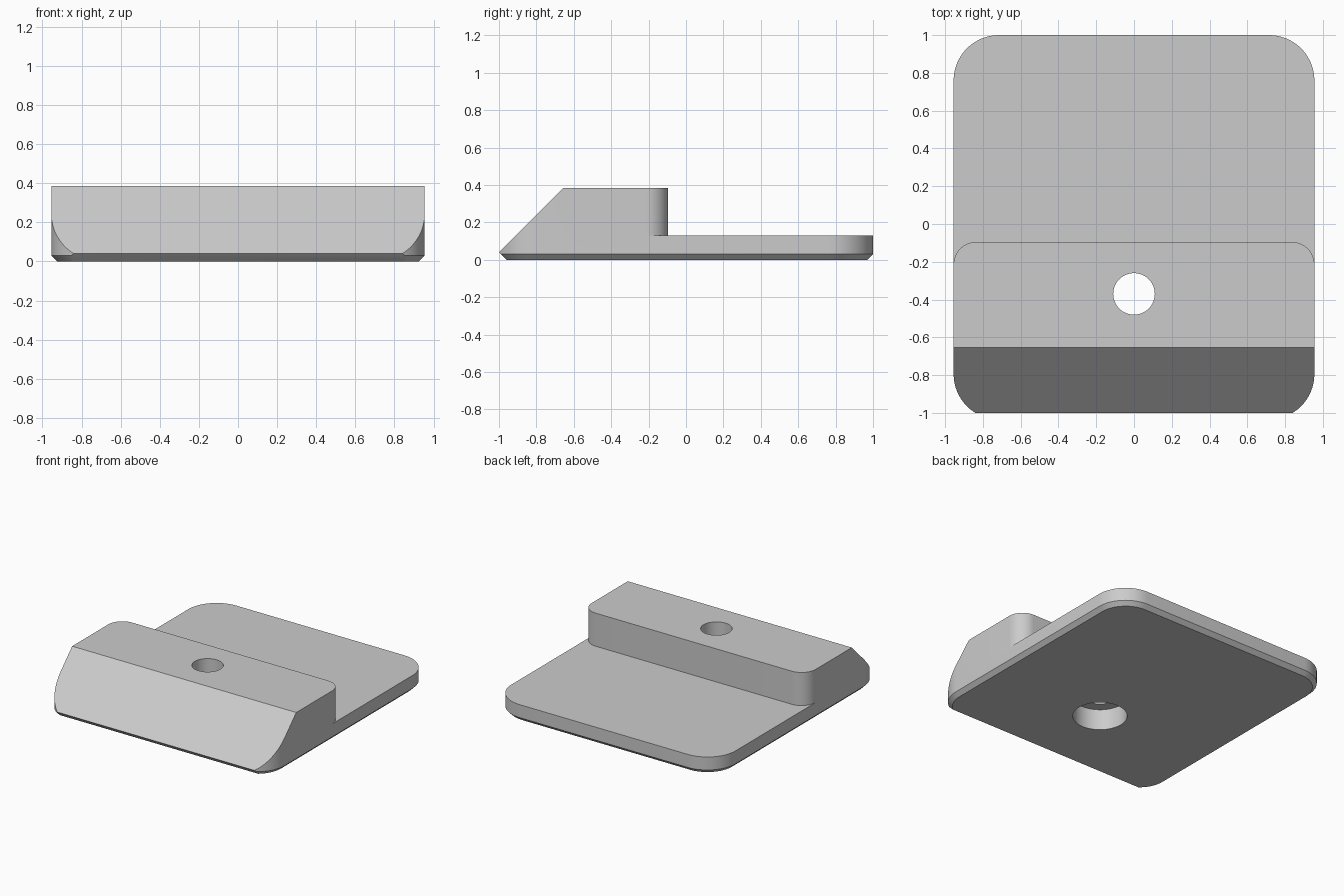
import bpy, bmesh
from math import sin, cos, pi
from mathutils import Vector

if "Cube" in bpy.data.objects:
    bpy.data.objects.remove(bpy.data.objects["Cube"], do_unlink=True)

HALF_W, FRONT, BACK, CORNER = 0.955, -1.035, 1.0, 0.24
BASE_TOP, TOP, CHAMFER = 0.13, 0.385, 0.03
STEP_Y, STEP_R = -0.095, 0.12
HOLE_Y = -0.37

grey = bpy.data.materials.new("light grey")
grey.use_nodes = True
colour = (0.6, 0.6, 0.6, 1)
grey.diffuse_color = colour
grey.node_tree.nodes["Principled BSDF"].inputs["Base Color"].default_value = colour


def arc(cx, cy, r, start, end, n=16):
    angles = [start + (end - start) * i / n for i in range(n + 1)]
    return [(cx + r * cos(a), cy + r * sin(a)) for a in angles]


def rounded_outline(inset):
    """Counter-clockwise rounded rectangle, pulled in by the inset."""
    r = CORNER - inset
    x, y0, y1 = HALF_W - CORNER, FRONT + CORNER, BACK - CORNER
    centres = [(x, y1), (-x, y1), (-x, y0), (x, y0)]
    points = []
    for i, (cx, cy) in enumerate(centres):
        points += arc(cx, cy, r, i * pi / 2, (i + 1) * pi / 2)
    return points


def loft(name, layers):
    """Solid through stacked outlines, each given as (outline, height)."""
    bm = bmesh.new()
    rings = [[bm.verts.new((x, y, z)) for x, y in pts] for pts, z in layers]
    for low, high in zip(rings, rings[1:]):
        for i in range(len(low)):
            j = (i + 1) % len(low)
            bm.faces.new((low[i], low[j], high[j], high[i]))
    bm.faces.new(rings[0][::-1])
    bm.faces.new(rings[-1])
    bmesh.ops.recalc_face_normals(bm, faces=bm.faces)
    mesh = bpy.data.meshes.new(name)
    bm.to_mesh(mesh)
    bm.free()
    mesh.materials.append(grey)
    obj = bpy.data.objects.new(name, mesh)
    bpy.context.collection.objects.link(obj)
    return obj


def slice_off(obj, point, normal):
    """Remove everything on the normal side of a plane and cap the cut."""
    bm = bmesh.new()
    bm.from_mesh(obj.data)
    cut = bmesh.ops.bisect_plane(
        bm, geom=bm.verts[:] + bm.edges[:] + bm.faces[:], dist=1e-5,
        plane_co=Vector(point), plane_no=Vector(normal), clear_outer=True)
    edges = [e for e in cut["geom_cut"] if isinstance(e, bmesh.types.BMEdge)]
    bmesh.ops.holes_fill(bm, edges=edges, sides=0)
    bmesh.ops.recalc_face_normals(bm, faces=bm.faces)
    bm.to_mesh(obj.data)
    bm.free()


def subtract(obj, cutter):
    cutter.hide_render = True
    mod = obj.modifiers.new("cut", "BOOLEAN")
    mod.operation, mod.solver, mod.object = "DIFFERENCE", "EXACT", cutter
    bpy.context.view_layer.objects.active = obj
    bpy.ops.object.modifier_apply(modifier=mod.name)
    bpy.data.objects.remove(cutter, do_unlink=True)


# Full-height rounded body with a chamfered underside
body = loft("stepped_clamp_block", [
    (rounded_outline(CHAMFER), 0), (rounded_outline(0), CHAMFER),
    (rounded_outline(0), TOP)])

# Sloping front and the small undercut beneath it
slice_off(body, (0, -1, 0.04), (0, -1, 1))
slice_off(body, (0, -1, 0.04), (0, -1, -1))

# Clear the space above the base plate, leaving a block with rounded rear corners
cx, cy = HALF_W - STEP_R, STEP_Y - STEP_R
right = arc(cx, cy, STEP_R, 0, pi / 2)
left = [(-x, y) for x, y in reversed(right)]
step = right + left + [(-1.2, cy), (-1.2, 1.2), (1.2, 1.2), (1.2, cy)]
subtract(body, loft("step_cutter", [(step, BASE_TOP), (step, TOP + 0.2)]))

# Screw hole and its wider counterbore from below
for name, r, z0, z1 in [("hole_cutter", 0.11, -0.1, TOP + 0.1),
                        ("counterbore_cutter", 0.19, -0.1, 0.16)]:
    circle = arc(0, HOLE_Y, r, 0, 2 * pi, 48)[:-1]
    subtract(body, loft(name, [(circle, z0), (circle, z1)]))

bpy.ops.object.select_all(action="DESELECT")
body.select_set(True)
bpy.context.view_layer.objects.active = body
bpy.ops.object.shade_smooth_by_angle(angle=pi / 6)
